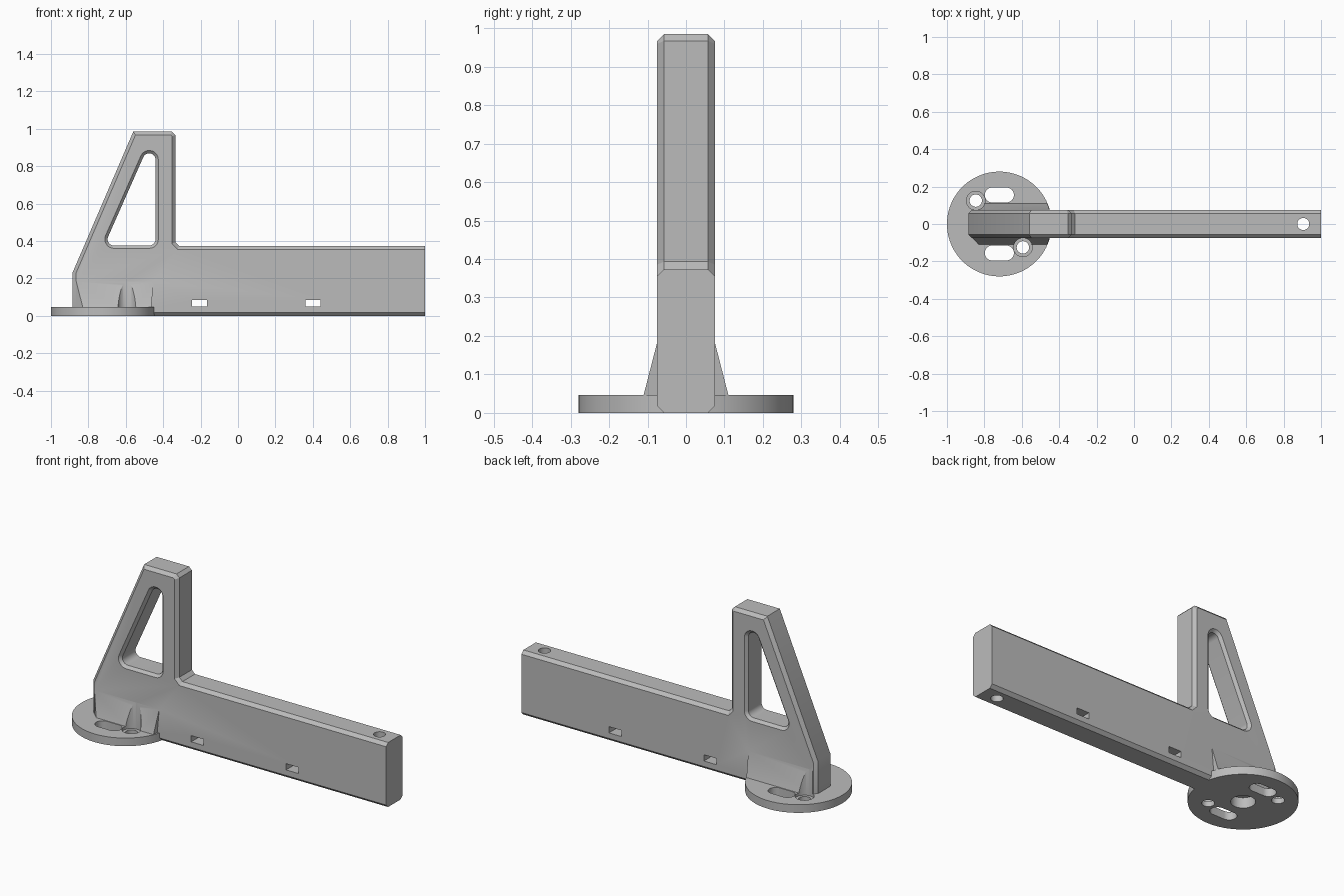
import bpy, bmesh
from math import pi, atan2, cos, sin, sqrt, radians

if "Cube" in bpy.data.objects:
    bpy.data.objects.remove(bpy.data.objects["Cube"], do_unlink=True)

grey = bpy.data.materials.new("plain_grey")
grey.use_nodes = True
grey.diffuse_color = (0.5, 0.5, 0.5, 1)
grey.node_tree.nodes["Principled BSDF"].inputs["Base Color"].default_value = (0.5, 0.5, 0.5, 1)

HALF = 0.075      # half thickness of the arm
CHAMFER = 0.018
PLATE_X, PLATE_R, PLATE_H = -0.72, 0.28, 0.047


def rounded(centres, r, steps=16):
    """Outline around counter-clockwise centres, offset by r."""
    if len(centres) == 1:
        x, y = centres[0]
        n = steps * 4
        return [(x + r * cos(2 * pi * i / n), y + r * sin(2 * pi * i / n)) for i in range(n)]
    pts = []
    for k, (x, y) in enumerate(centres):
        px, py = centres[k - 1]
        nx, ny = centres[(k + 1) % len(centres)]
        start = atan2(y - py, x - px)
        sweep = (atan2(ny - y, nx - x) - start) % (2 * pi)
        for i in range(steps + 1):
            a = start - pi / 2 + sweep * i / steps
            pts.append((x + r * cos(a), y + r * sin(a)))
    return pts


def loft(name, layers, axis="z", chamfer_edge=None):
    """Solid through (position, outline) layers stacked along an axis."""
    bm = bmesh.new()
    rings = []
    for h, outline in layers:
        rings.append([bm.verts.new((u, v, h) if axis == "z" else (u, h, v)) for u, v in outline])
    for a, b in zip(rings, rings[1:]):
        for i in range(len(a)):
            j = (i + 1) % len(a)
            bm.faces.new((a[i], a[j], b[j], b[i]))
    bm.faces.new(rings[0])
    bm.faces.new(rings[-1])
    bmesh.ops.recalc_face_normals(bm, faces=bm.faces)
    if chamfer_edge:
        edges = [e for e in bm.edges if chamfer_edge(e)]
        bmesh.ops.bevel(bm, geom=edges, offset=CHAMFER, segments=1, affect="EDGES")
    mesh = bpy.data.meshes.new(name)
    bm.to_mesh(mesh)
    bm.free()
    mesh.materials.append(grey)
    ob = bpy.data.objects.new(name, mesh)
    bpy.context.collection.objects.link(ob)
    return ob


def combine(target, tool, operation="DIFFERENCE"):
    mod = target.modifiers.new("combine", "BOOLEAN")
    mod.operation, mod.object, mod.solver = operation, tool, "EXACT"
    bpy.context.view_layer.objects.active = target
    bpy.ops.object.modifier_apply(modifier=mod.name)
    bpy.data.objects.remove(tool, do_unlink=True)


def drill(target, centres, r, low, high):
    outline = rounded(centres, r)
    combine(target, loft("hole_cutter", [(low, outline), (high, outline)]))


# Arm and upright: one side profile with chamfered long edges
profile = [(-0.885, 0), (1, 0), (1, 0.373), (-0.315, 0.373), (-0.335, 0.393),
           (-0.335, 0.967), (-0.353, 0.985), (-0.56, 0.985), (-0.885, 0.23)]


def is_outline_edge(e):
    a, b = (v.co for v in e.verts)
    return abs(a.y - b.y) < 0.001 and not (a.x > 0.99 and b.x > 0.99)


arm = loft("arm_bracket", [(-HALF, profile), (HALF, profile)], "y", is_outline_edge)

# Rounded triangular window with chamfered rims
corners = [(-0.475, 0.41), (-0.475, 0.835), (-0.663, 0.41)]
rim, bore = rounded(corners, 0.064), rounded(corners, 0.034)
combine(arm, loft("window_cutter", [(-0.09, rim), (-0.06, bore), (0.06, bore), (0.09, rim)], "y"))

# Cable slits through the arm and the hole near its end
for x in (-0.207, 0.4):
    slit = [(x - 0.04, 0.05), (x + 0.04, 0.05), (x + 0.04, 0.086), (x - 0.04, 0.086)]
    combine(arm, loft("slit_cutter", [(-0.2, slit), (0.2, slit)], "y"))
drill(arm, [(0.905, 0)], 0.032, -0.1, 0.5)

# Round base plate
disc = rounded([(PLATE_X, 0)], PLATE_R, 24)
base = loft("base_plate", [(0, disc), (PLATE_H, disc)])


# Flared gusset between the plate and the arm
def gusset_outline(h):
    left, right = -0.94 + h, PLATE_X + sqrt(PLATE_R ** 2 - h * h) - 0.001
    return [(-0.88, -0.06), (left, -h), (right, -h), (right, h), (left, h), (-0.88, 0.06)]


gusset = loft("gusset", [(0.01, gusset_outline(0.11)), (PLATE_H, gusset_outline(0.11)),
                         (0.187, gusset_outline(0.074))])
combine(base, gusset, "UNION")

# Adjustment slots and counterbored screw holes, in opposite pairs
for s in (1, -1):
    drill(base, [(PLATE_X - 0.038, s * 0.155), (PLATE_X + 0.038, s * 0.155)], 0.04, -0.1, 0.1)
    screw = [(PLATE_X - s * 0.126, s * 0.125)]
    drill(base, screw, 0.05, 0.03, 0.25)
    drill(base, screw, 0.033, -0.1, 0.1)

# Join, then sink the blind centre socket from below
combine(arm, base, "UNION")
drill(arm, [(PLATE_X, 0)], 0.063, -0.1, 0.06)

bpy.ops.object.select_all(action="DESELECT")
arm.select_set(True)
bpy.context.view_layer.objects.active = arm
bpy.ops.object.shade_smooth_by_angle(angle=radians(25))
